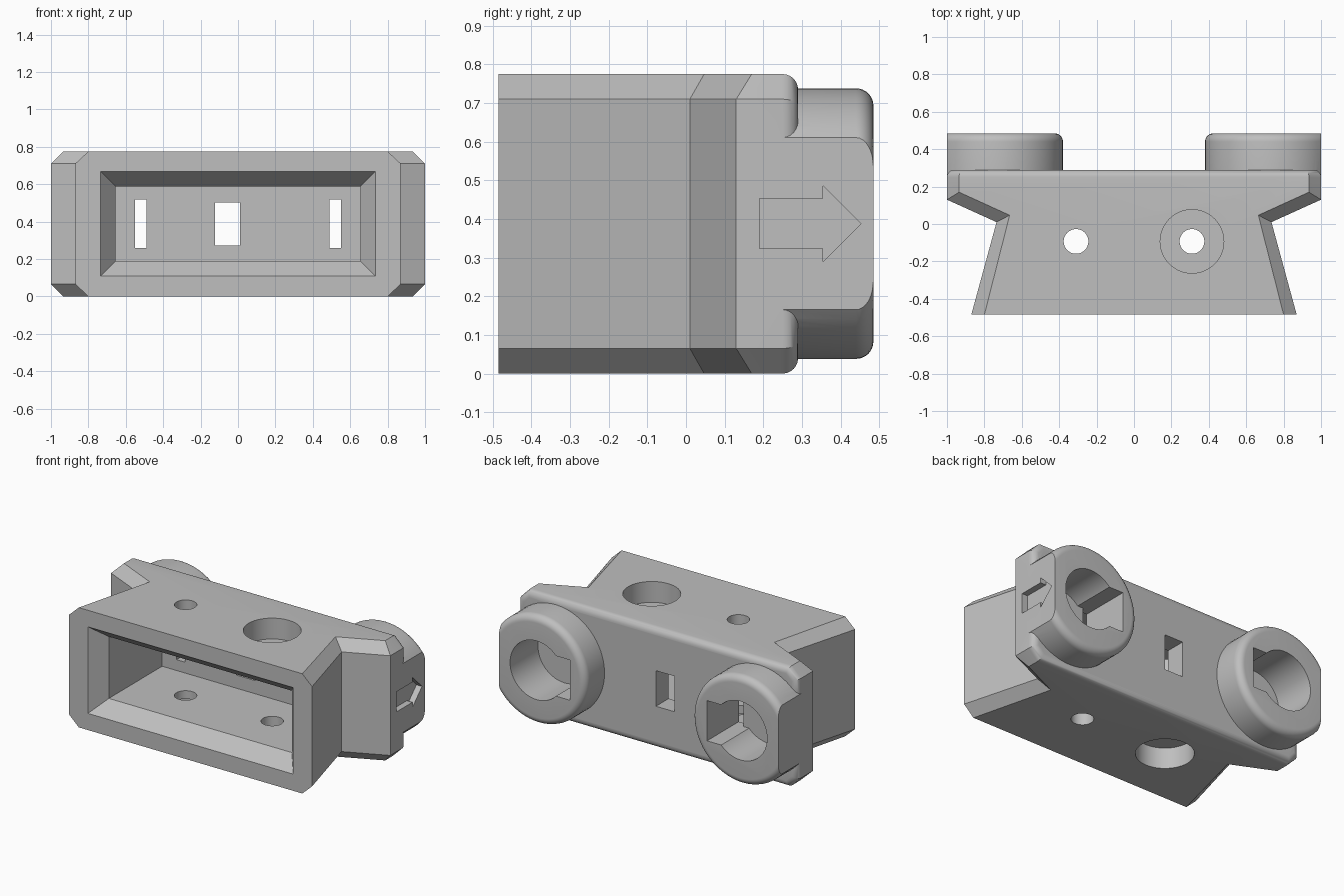
import bpy
import bmesh
from math import sin, cos, pi, radians
from mathutils import Vector

old = bpy.data.objects.get("Cube")
if old:
    bpy.data.objects.remove(old, do_unlink=True)

FRONT, FACE, BACK = -0.485, 0.29, 0.485   # housing front, housing back, collar back
MID, TOP = 0.388, 0.775                   # centre height and full height
RING_X, RING_R, FILLET = 0.73, 0.35, 0.045

grey = bpy.data.materials.new("plain_grey")
grey.use_nodes = True
grey.diffuse_color = (0.52, 0.52, 0.52, 1)
grey.node_tree.nodes["Principled BSDF"].inputs["Base Color"].default_value = grey.diffuse_color


def loft(name, loops, shape=None):
    """Skin a stack of equal-length loops and cap both ends."""
    bm = bmesh.new()
    rows = [[bm.verts.new(p) for p in loop] for loop in loops]
    n = len(rows[0])
    for a, b in zip(rows, rows[1:]):
        for i in range(n):
            j = (i + 1) % n
            bm.faces.new((a[i], a[j], b[j], b[i]))
    bm.faces.new(rows[0])
    bm.faces.new(rows[-1])
    if shape:
        shape(bm)
    bmesh.ops.recalc_face_normals(bm, faces=bm.faces[:])
    mesh = bpy.data.meshes.new(name)
    bm.to_mesh(mesh)
    bm.free()
    mesh.materials.append(grey)
    obj = bpy.data.objects.new(name, mesh)
    bpy.context.collection.objects.link(obj)
    return obj


def rect(y, x, half_x, half_z):
    return [(x + sx * half_x, y, MID + sz * half_z)
            for sx, sz in ((-1, -1), (1, -1), (1, 1), (-1, 1))]


def circle_y(y, x, r, n=64):
    return [(x + r * cos(2 * pi * i / n), y, MID + r * sin(2 * pi * i / n)) for i in range(n)]


def circle_z(z, x, r, n=48):
    return [(x + r * cos(2 * pi * i / n), -0.093 + r * sin(2 * pi * i / n), z) for i in range(n)]


def combine(target, tool, operation):
    tool.hide_render = True
    mod = target.modifiers.new(tool.name, "BOOLEAN")
    mod.operation = operation
    mod.solver = "EXACT"
    mod.object = tool
    bpy.context.view_layer.objects.active = target
    bpy.ops.object.modifier_apply(modifier=mod.name)
    bpy.data.objects.remove(tool, do_unlink=True)


# Housing: waisted plan with chamfered top and bottom, rounded back rim
def plan(half, z):
    return [(x, y, z) for x, y in half] + [(-x, y, z) for x, y in reversed(half)]


def round_back(bm):
    rim = [e for e in bm.edges if all(v.co.y > FACE - 0.001 for v in e.verts)]
    # leave out the flat seams inside the back face
    rim = [e for e in rim if e.calc_face_angle(0) > 0.1]
    bmesh.ops.bevel(bm, geom=rim, offset=0.04, segments=6, profile=0.5, affect="EDGES")


def prepare_back(bm):
    bmesh.ops.recalc_face_normals(bm, faces=bm.faces[:])
    back = [f for f in bm.faces if all(v.co.y > FACE - 0.001 for v in f.verts)]
    bmesh.ops.dissolve_faces(bm, faces=back)
    round_back(bm)


outer = [(0.87, FRONT), (0.735, 0.01), (1.0, 0.13), (1.0, FACE)]
inner = [(0.80, FRONT), (0.665, 0.047), (0.935, 0.17), (0.935, FACE)]
housing = loft("housing", [plan(inner, 0), plan(outer, 0.065),
                           plan(outer, 0.71), plan(inner, TOP)], prepare_back)

# Collars on the back, trimmed flush with the housing sides
for side in (-1, 1):
    def trim(bm):
        cut = bmesh.ops.bisect_plane(bm, geom=bm.verts[:] + bm.edges[:] + bm.faces[:],
                                     plane_co=(side, 0, 0), plane_no=(side, 0, 0),
                                     clear_outer=True)
        edges = [g for g in cut["geom_cut"] if isinstance(g, bmesh.types.BMEdge)]
        bmesh.ops.edgeloop_fill(bm, edges=edges)

    steps = [i * pi / 16 for i in range(9)]
    loops = [circle_y(0.22, side * RING_X, RING_R)]
    loops += [circle_y(BACK - FILLET + FILLET * sin(a), side * RING_X,
                       RING_R - FILLET + FILLET * cos(a)) for a in steps]
    combine(housing, loft("collar", loops, trim), "UNION")

# Front cavity with a flared mouth
combine(housing, loft("cavity_cutter", [rect(FRONT - 0.02, 0, 0.751, 0.296),
                                        rect(FRONT + 0.1, 0, 0.655, 0.2),
                                        rect(0.16, 0, 0.655, 0.2)]), "DIFFERENCE")

# Collar sockets, their square keyways and the slits into the cavity
for side in (-1, 1):
    x = side * RING_X
    combine(housing, loft("socket_cutter", [circle_y(0.2, x, 0.19),
                                            circle_y(0.6, x, 0.19)]), "DIFFERENCE")
    combine(housing, loft("keyway_cutter", [rect(y, side * 0.61, 0.12, 0.13)
                                            for y in (0.2, 0.6)]), "DIFFERENCE")
    combine(housing, loft("slit_cutter", [rect(y, side * 0.521, 0.031, 0.13)
                                          for y in (0.1, 0.3)]), "DIFFERENCE")

# Small window through the back wall
combine(housing, loft("window_cutter", [rect(y, -0.055, 0.067, 0.115)
                                        for y in (0.1, 0.4)]), "DIFFERENCE")

# Bolt holes, one countersunk from above and one from below
for side in (-1, 1):
    x = side * 0.31
    combine(housing, loft("bolt_cutter", [circle_z(z, x, 0.066)
                                          for z in (-0.1, TOP + 0.1)]), "DIFFERENCE")
    ends = (TOP - 0.135, TOP + 0.1) if side > 0 else (-0.1, 0.135)
    combine(housing, loft("bolt_head_cutter", [circle_z(z, x, 0.17)
                                               for z in ends]), "DIFFERENCE")

# Engraved arrow on one side
arrow = [(0.19, -0.065), (0.355, -0.065), (0.355, -0.098), (0.453, 0),
         (0.355, 0.098), (0.355, 0.065), (0.19, 0.065)]
combine(housing, loft("arrow_cutter", [[(x, y, MID + z) for y, z in arrow]
                                       for x in (0.96, 1.05)]), "DIFFERENCE")

# Smooth the curved surfaces and keep the edges crisp
bpy.ops.object.select_all(action="DESELECT")
housing.select_set(True)
bpy.context.view_layer.objects.active = housing
bpy.ops.object.shade_smooth_by_angle(angle=radians(30))
